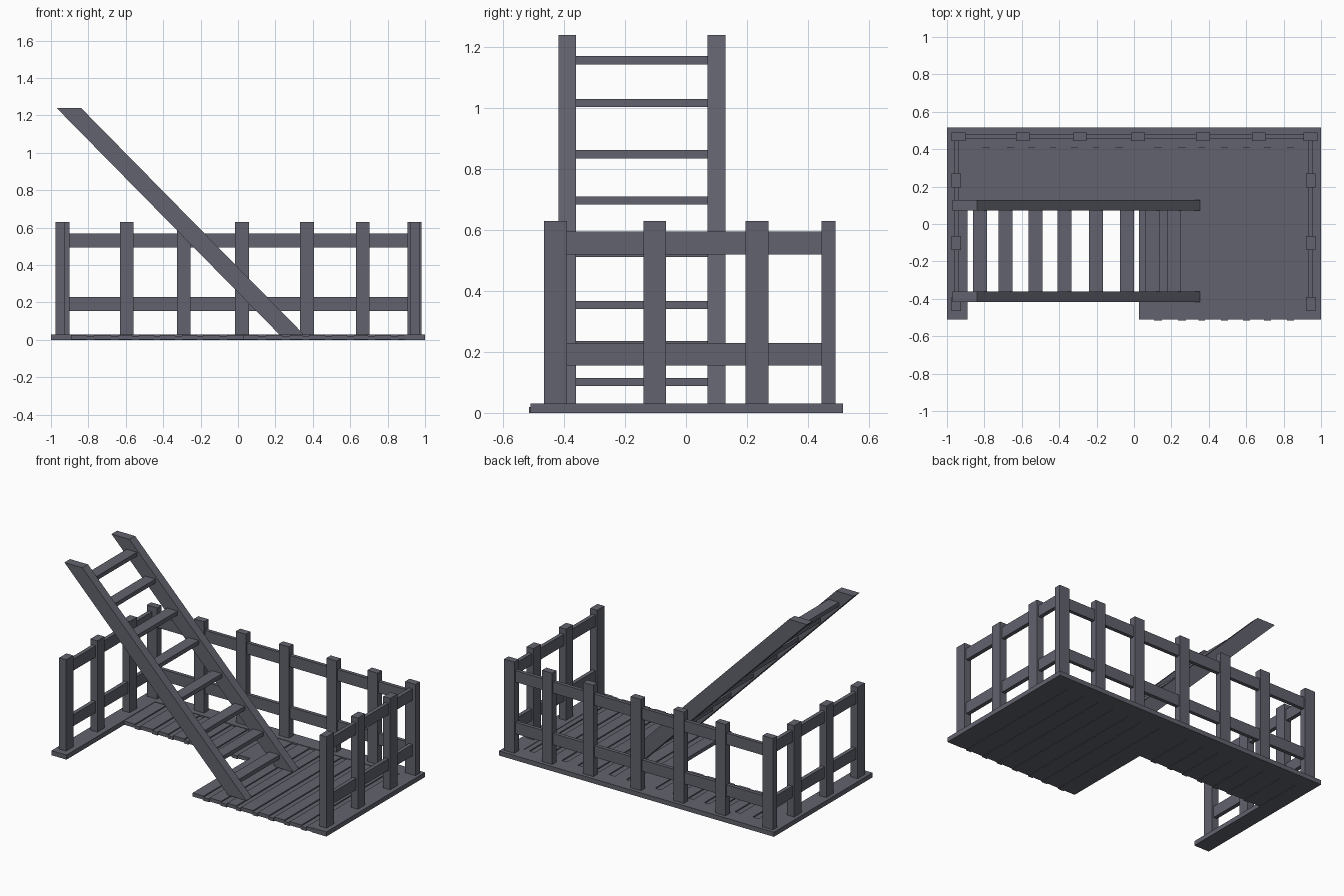
import bpy

mat = bpy.data.materials.new("slate grey")
mat.diffuse_color = (0.12, 0.123, 0.153, 1)


def make(name, verts, faces):
    me = bpy.data.meshes.new(name)
    me.from_pydata(verts, [], faces)
    me.materials.append(mat)
    ob = bpy.data.objects.new(name, me)
    bpy.context.collection.objects.link(ob)
    return ob


FACES = [(0, 3, 2, 1), (4, 5, 6, 7), (0, 1, 5, 4), (1, 2, 6, 5), (2, 3, 7, 6), (3, 0, 4, 7)]


def box(name, x0, x1, y0, y1, z0, z1, lean=0.0):
    """Box between limits; lean shifts the top in x."""
    v = [(x0, y0, z0), (x1, y0, z0), (x1, y1, z0), (x0, y1, z0)]
    v += [(x + lean, y, z1) for x, y, _ in v]
    return make(name, v, FACES)


# border boards of the platform
T = 0.03
box("back_border", -1, 1, 0.41, 0.515, 0, T)
box("left_border", -1, -0.89, -0.51, 0.41, 0, T)
box("right_border", 0.89, 1, -0.51, 0.41, 0, T)

# deck planks, short behind the stair opening and long on the right
short = [(-0.89, -0.81), (-0.77, -0.68), (-0.64, -0.567), (-0.53, -0.45),
         (-0.417, -0.337), (-0.30, -0.22), (-0.187, -0.10), (-0.06, 0.027)]
long = [(0.027, 0.107), (0.15, 0.235), (0.278, 0.345), (0.38, 0.465),
        (0.503, 0.583), (0.62, 0.695), (0.733, 0.818), (0.856, 0.89)]
for group, y0 in ((short, 0.085), (long, -0.51)):
    for i, (a, b) in enumerate(group):
        box("deck_plank", a, b, y0, 0.41, 0.003, 0.027)
        if i + 1 < len(group):   # lower strips filling the gaps
            box("gap_strip", b, group[i + 1][0], y0 - 0.005, 0.41, 0.0, 0.02)

# back fence
H = 0.63
for x in (-0.595, -0.29, 0.022, 0.368, 0.667):
    box("back_post", x - 0.037, x + 0.037, 0.445, 0.49, T, H)
for x0, x1 in ((-0.975, -0.9), (0.905, 0.98)):
    box("corner_post", x0, x1, 0.445, 0.49, T, H)
for z in (0.155, 0.495):
    box("back_rail", -0.905, 0.91, 0.456, 0.48, z, z + 0.075)

# side fences
for side, x0 in (("left", -0.975), ("right", 0.92)):
    for y in (-0.4275, -0.1025, 0.2325):
        box(side + "_post", x0, x0 + 0.05, y - 0.0375, y + 0.0375, T, H)
    for z in (0.155, 0.52):
        box(side + "_rail", x0 + 0.012, x0 + 0.038, -0.4, 0.45, z, z + 0.075)

# slanted stair stringers
for y in (-0.418, 0.071):
    box("stair_stringer", 0.222, 0.353, y, y + 0.058, 0.028, 1.24, -1.192)

# stair treads
treads = [(-0.8225, 1.17), (-0.6875, 1.03), (-0.5275, 0.862), (-0.3725, 0.71),
          (-0.2025, 0.538), (-0.0375, 0.367), (0.0975, 0.235), (0.215, 0.115)]
for x, z in treads:
    box("stair_tread", x - 0.0375, x + 0.0375, -0.362, 0.073, z - 0.027, z)
